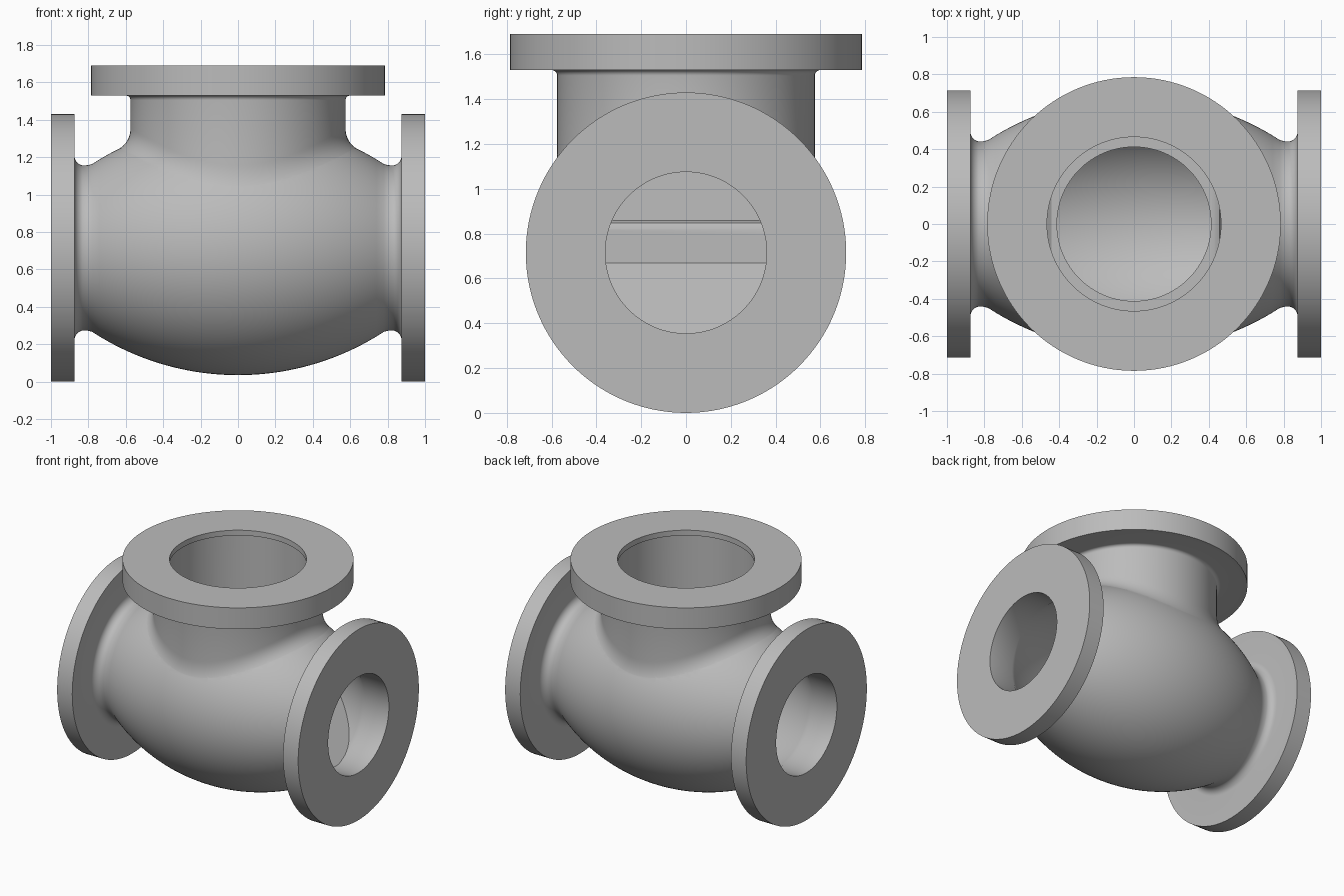
import bpy, bmesh
from math import sin, cos, pi, sqrt

cube = bpy.data.objects.get("Cube")
if cube:
    bpy.data.objects.remove(cube)

SEG = 128
AXIS = 0.715          # height of the pipe axis
NECK_R = 0.575

metal = bpy.data.materials.new("cast_grey")
metal.use_nodes = True
GREY = (0.5, 0.5, 0.5, 1)
metal.diffuse_color = GREY
metal.node_tree.nodes["Principled BSDF"].inputs["Base Color"].default_value = GREY


def finish(name, bm):
    bmesh.ops.recalc_face_normals(bm, faces=bm.faces)
    mesh = bpy.data.meshes.new(name)
    bm.to_mesh(mesh)
    bm.free()
    mesh.materials.append(metal)
    ob = bpy.data.objects.new(name, mesh)
    bpy.context.collection.objects.link(ob)
    return ob


def loft(name, rings):
    """Closed solid through a list of equally long point rings."""
    bm = bmesh.new()
    rows = [[bm.verts.new(p) for p in ring] for ring in rings]
    for a, b in zip(rows, rows[1:]):
        for i in range(len(a)):
            j = (i + 1) % len(a)
            bm.faces.new((a[i], a[j], b[j], b[i]))
    bm.faces.new(rows[0])
    bm.faces.new(rows[-1])
    return finish(name, bm)


ANGLES = [2 * pi * i / SEG for i in range(SEG)]


def ring_x(x, r):
    return [(x, r * cos(t), AXIS + r * sin(t)) for t in ANGLES]


def ring_z(z, r):
    return [(r * cos(t), r * sin(t), z) for t in ANGLES]


def mirrored(half):
    """Complete a profile running from the middle to the +x end."""
    return [(-x, r) for x, r in reversed(half[1:])] + half


def boolean(ob, tool, op):
    mod = ob.modifiers.new(op, 'BOOLEAN')
    mod.operation, mod.object, mod.solver = op, tool, 'EXACT'
    bpy.context.view_layer.objects.active = ob
    bpy.ops.object.modifier_apply(modifier=mod.name)


def body_radius(x):
    return 0.68 - 1.43 + sqrt(1.43 ** 2 - x * x)


# Barrel body with filleted end flanges
half = [(0.78 * i / 20, body_radius(0.78 * i / 20)) for i in range(21)]
half += [(0.82 + 0.055 * sin(t), 0.495 - 0.055 * cos(t))
         for t in [pi / 2 * k / 8 - 0.3 * (k == 0) for k in range(9)]]
half += [(0.875, 0.715), (1.0, 0.715)]
body = loft("valve_body", [ring_x(x, r) for x, r in mirrored(half)])


# Neck with a blended root, small top fillet and bonnet flange
def root_ring(s):
    ring = []
    for t in ANGLES:
        def surface(r):
            x, y = r * cos(t), r * sin(t)
            return AXIS + sqrt(body_radius(x) ** 2 - y * y)
        spread = 0.03 + 0.05 * cos(t) ** 2
        r = NECK_R + spread * (1 - s) ** 2
        z = ((1 - s) ** 2 * (surface(NECK_R + spread) - 0.003)
             + 2 * s * (1 - s) * surface(NECK_R) + s * s * (surface(NECK_R) + 0.08))
        ring.append((r * cos(t), r * sin(t), z))
    return ring


rings = [ring_z(0.95, 0.52)] + [root_ring(k / 10) for k in range(11)]
rings += [ring_z(1.505 + 0.025 * sin(t), NECK_R + 0.025 * (1 - cos(t)))
          for t in [pi / 2 * k / 6 for k in range(7)]]
rings += [ring_z(1.53, 0.785), ring_z(1.69, 0.785)]
neck = loft("neck_tool", rings)


# Inner chamber and bores
def chamber(name, grow, end):
    h = [(0.8 * i / 20, 0.565 - 0.205 * (i / 20) ** 2 + grow) for i in range(21)]
    return loft(name, [ring_x(x, r) for x, r in mirrored(h + [(end, 0.36 + grow)])])


cavity = chamber("cavity_tool", 0, 1.1)
neck_bore = loft("neck_bore_tool", [ring_z(0.9, 0.48), ring_z(1.65, 0.48),
                                    ring_z(1.65, 0.465), ring_z(1.8, 0.465)])
boolean(body, neck, 'UNION')
boolean(body, cavity, 'DIFFERENCE')
boolean(body, neck_bore, 'DIFFERENCE')

# S-shaped partition carrying the round seat
outline = [(-0.84, 1.12), (-0.44, 0.86), (0.43, 0.86), (0.458, 0.848), (0.47, 0.82),
           (0.47, 0.67), (0.84, 0.33), (0.84, 0.2), (0.74, 0.25), (0.42, 0.56),
           (0.42, 0.67), (-0.47, 0.67), (-0.84, 0.97)]
partition = loft("seat_partition", [[(x, y, z) for x, z in outline] for y in (-0.7, 0.7)])
seat_hole = loft("seat_hole_tool", [ring_z(0.5, 0.412), ring_z(1.0, 0.412)])
envelope = chamber("envelope_tool", 0.03, 0.86)
boolean(partition, seat_hole, 'DIFFERENCE')
boolean(partition, envelope, 'INTERSECT')

for tool in (neck, cavity, neck_bore, seat_hole, envelope):
    bpy.data.objects.remove(tool)

# Smooth curved surfaces, keep machined edges crisp
for ob in (body, partition):
    bpy.ops.object.select_all(action='DESELECT')
    ob.select_set(True)
    bpy.context.view_layer.objects.active = ob
    bpy.ops.object.shade_smooth_by_angle(angle=0.52)
